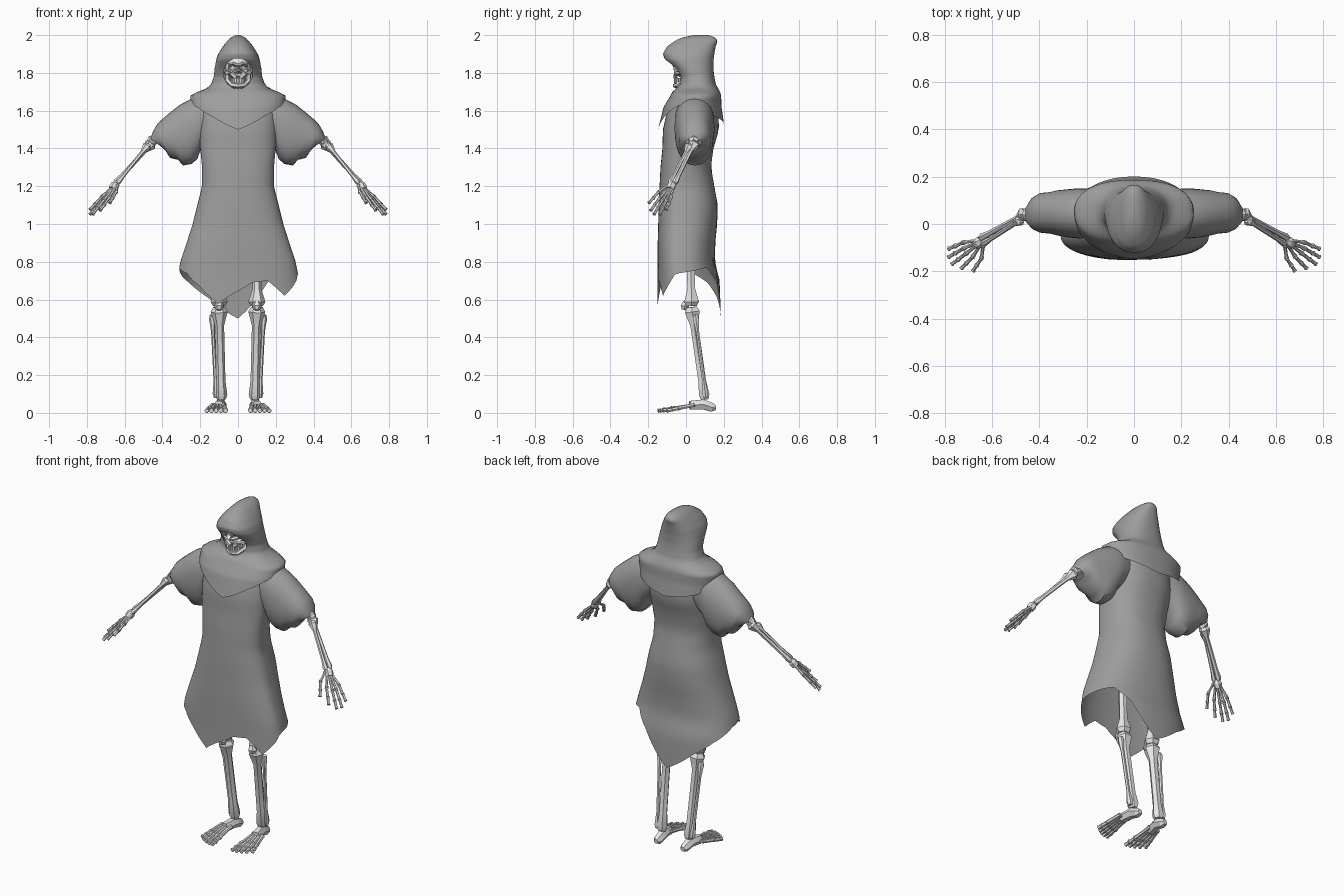
import bpy, bmesh, math
from mathutils import Vector, Matrix

old = bpy.data.objects.get("Cube")
if old:
    bpy.data.objects.remove(old, do_unlink=True)


def material(name, value):
    m = bpy.data.materials.new(name)
    m.use_nodes = True
    colour = (value, value, value, 1)
    m.diffuse_color = colour
    m.node_tree.nodes["Principled BSDF"].inputs["Base Color"].default_value = colour
    return m


CLOTH = material("grey cloth", 0.34)
BONE = material("pale bone", 0.93)


def finish(name, bm, mat, angle):
    bmesh.ops.recalc_face_normals(bm, faces=bm.faces)
    mesh = bpy.data.meshes.new(name)
    bm.to_mesh(mesh)
    bm.free()
    mesh.materials.append(mat)
    ob = bpy.data.objects.new(name, mesh)
    bpy.context.collection.objects.link(ob)
    bpy.ops.object.select_all(action='DESELECT')
    ob.select_set(True)
    bpy.context.view_layer.objects.active = ob
    bpy.ops.object.shade_smooth_by_angle(angle=math.radians(angle))


def lookup(table, key):
    """Linear interpolation in rows sorted by their first value."""
    if key <= table[0][0]:
        return table[0][1:]
    for a, b in zip(table, table[1:]):
        if key <= b[0]:
            f = (key - a[0]) / (b[0] - a[0])
            return [p + (q - p) * f for p, q in zip(a[1:], b[1:])]
    return table[-1][1:]


def skin(bm, rings, cap_start=False, cap_end=False):
    rows = [[bm.verts.new(p) for p in ring] for ring in rings]
    n = len(rows[0])
    for a, b in zip(rows, rows[1:]):
        for i in range(n):
            bm.faces.new((a[i], a[(i + 1) % n], b[(i + 1) % n], b[i]))
    if cap_start:
        bm.faces.new(rows[0])
    if cap_end:
        bm.faces.new(rows[-1])


def power(v, e):
    return math.copysign(abs(v) ** e, v)


def drape(profile, hem, rows, mid, cap, cols=72):
    """Hanging cloth: profile rows are (z, half width, front y, back y), hem is (degrees, z)."""
    profile = sorted(profile)
    top = profile[-1][0]
    rings = []
    for k in range(rows + 1):
        ring = []
        for i in range(cols):
            t = 360 * i / cols
            z = top + (lookup(hem, t)[0] - top) * k / rows
            w, yf, yb = lookup(profile, z)
            c, s = math.cos(math.radians(t)), math.sin(math.radians(t))
            yc = yf + (yb - yf) * mid
            y = yc + power(s, 0.85) * ((yb - yc) if s > 0 else (yc - yf))
            ring.append((w * power(c, 0.85), y, z))
        rings.append(ring)
    bm = bmesh.new()
    skin(bm, rings, cap_start=cap)
    return bm


# Robe with a ragged pointed hem
robe = [(1.72, .10, -.02, .13), (1.67, .17, -.06, .15), (1.6, .2, -.1, .17),
        (1.5, .205, -.122, .175), (1.4, .2, -.125, .145), (1.3, .19, -.135, .132),
        (1.2, .19, -.14, .15), (1.1, .215, -.145, .168), (1, .24, -.147, .165),
        (.9, .272, -.15, .155), (.8, .305, -.15, .152), (.7, .325, -.15, .178), (.5, .335, -.155, .185)]
robe_hem = [(0, .74), (45, .77), (65, .69), (90, .5), (115, .61), (140, .69), (180, .775), (215, .737),
            (235, .67), (255, .577), (280, .69), (295, .7), (315, .62), (350, .73), (360, .74)]
finish("robe", drape(robe, robe_hem, 30, .36, False), CLOTH, 50)

# Hood and cowl in one cloth, with an oval face opening
hood = [(2, .012, .04, .12), (1.985, .042, -.03, .16), (1.965, .06, -.065, .166), (1.94, .08, -.1, .157),
        (1.9, .105, -.122, .15), (1.87, .115, -.112, .146), (1.82, .124, -.062, .145), (1.78, .128, -.038, .15),
        (1.74, .142, -.036, .158), (1.718, .165, -.05, .17), (1.7, .212, -.072, .18),
        (1.68, .252, -.082, .186), (1.62, .25, -.118, .188), (1.5, .25, -.148, .205)]
hood_hem = [(0, 0), (45, -.09), (90, -.13), (135, -.09), (180, 0),
            (215, -.045), (240, -.09), (270, -.16), (300, -.09), (325, -.045), (360, 0)]
bm = drape(hood, [(t, 1.66 + dz) for t, dz in hood_hem], 40, .5, True)
centre, rx, rz, sides = Vector((0, 0, 1.797)), .074, .08, 12
planes = []
for i in range(sides):
    a = math.tau * i / sides
    normal = Vector((math.cos(a) / rx, 0, math.sin(a) / rz)).normalized()
    point = centre + Vector((rx * math.cos(a), 0, rz * math.sin(a)))
    planes.append((point, normal))
    front = [f for f in bm.faces if f.calc_center_median().y < .04
             and abs(f.calc_center_median().x) < .1 and 1.68 < f.calc_center_median().z < 1.92]
    geom = front + list({e for f in front for e in f.edges}) + list({v for f in front for v in f.verts})
    bmesh.ops.bisect_plane(bm, geom=geom, plane_co=point, plane_no=normal)
hole = [f for f in bm.faces if f.calc_center_median().y < .04
        and all((f.calc_center_median() - p).dot(n) < 0 for p, n in planes)]
bmesh.ops.delete(bm, geom=hole, context='FACES')
finish("hood_and_cowl", bm, CLOTH, 50)

# Wide drooping sleeves: (top x, top z, bottom x, bottom z, middle y, half depth)
sleeve = [(.05, 1.66, .08, 1.46, .035, .08), (.15, 1.672, .15, 1.44, .04, .098),
          (.2, 1.675, .195, 1.4, .045, .104), (.25, 1.662, .215, 1.345, .045, .106),
          (.31, 1.63, .245, 1.318, .045, .102), (.36, 1.59, .29, 1.31, .047, .095),
          (.39, 1.565, .318, 1.34, .047, .088), (.425, 1.533, .36, 1.35, .047, .084),
          (.45, 1.49, .385, 1.39, .045, .07), (.464, 1.452, .41, 1.412, .04, .042)]


def sleeve_rings(s):
    for tx, tz, bx, bz, y, d in sleeve:
        ring = []
        for i in range(28):
            a = math.tau * i / 28
            c = power(math.cos(a), .9)
            ring.append((s * ((tx + bx) / 2 + (tx - bx) / 2 * c), y + d * power(math.sin(a), .9),
                         (tz + bz) / 2 + (tz - bz) / 2 * c))
        yield ring


for s, side in ((1, "left"), (-1, "right")):
    bm = bmesh.new()
    skin(bm, list(sleeve_rings(s)))
    finish(side + "_sleeve", bm, CLOTH, 50)


def tube(bm, path, s=1, sides=6):
    """Faceted tube along (x, y, z, radius) points, mirrored when s is -1."""
    pts = [Vector((s * p[0], p[1], p[2])) for p in path]
    rings = []
    for i, p in enumerate(pts):
        d = (pts[min(i + 1, len(pts) - 1)] - pts[max(i - 1, 0)]).normalized()
        u = d.cross(Vector((0, 1, 0)) if abs(d.y) < .8 else Vector((0, 0, 1))).normalized()
        v = d.cross(u)
        rings.append([p + (u * math.cos(math.tau * k / sides) + v * math.sin(math.tau * k / sides)) * path[i][3]
                      for k in range(sides)])
    skin(bm, rings, True, True)


def long_bone(bm, a, b, ra, shaft, rb, s):
    """Bone with a knob at each end."""
    a, b = Vector(a), Vector(b)
    steps = ((0, ra * .7), (.05, ra), (.2, shaft), (.8, shaft), (.95, rb), (1, rb * .7))
    tube(bm, [(*a.lerp(b, f), r) for f, r in steps], s)


for s, side in ((1, "left"), (-1, "right")):
    # Arm bones
    bm = bmesh.new()
    long_bone(bm, (.19, .05, 1.6), (.47, .04, 1.43), .03, .016, .03, s)
    long_bone(bm, (.455, .045, 1.43), (.65, -.06, 1.215), .032, .012, .017, s)
    long_bone(bm, (.475, .02, 1.42), (.64, -.085, 1.215), .024, .01, .015, s)
    finish(side + "_arm_bones", bm, BONE, 25)

    # Hand: wrist, palm bones and jointed fingers
    bm = bmesh.new()
    wrist, middle = Vector((.655, -.08, 1.195)), Vector((.76, -.155, 1.06))
    tube(bm, [(.64, -.07, 1.22, .014), (.652, -.075, 1.205, .024), (.665, -.085, 1.185, .022)], s)
    for tip in ((.68, -.198, 1.11), (.73, -.188, 1.07), (.77, -.17, 1.05), (.785, -.14, 1.05), (.785, -.105, 1.075)):
        tip = Vector(tip)
        root = wrist + (tip - middle) * .22
        knuckle = root.lerp(tip, .45) + (tip - middle) * .15
        for a, b in ((root, knuckle), (knuckle, knuckle.lerp(tip, .55)), (knuckle.lerp(tip, .55), tip)):
            long_bone(bm, a, b, .0115, .0075, .0105, s)
    finish(side + "_hand_bones", bm, BONE, 25)

    # Leg bones: thigh, kneecap, shin pair
    bm = bmesh.new()
    long_bone(bm, (.1, .02, 1.02), (.1, .03, .565), .035, .024, .045, s)
    tube(bm, [(.1, -.01, .545, .015), (.1, -.006, .565, .026), (.1, -.002, .59, .015)], s)
    long_bone(bm, (.1, .03, .56), (.088, .1, .07), .045, .024, .032, s)
    long_bone(bm, (.137, .05, .52), (.115, .105, .08), .018, .01, .018, s)
    finish(side + "_leg_bones", bm, BONE, 25)

    # Foot: heel, instep and five toes
    bm = bmesh.new()
    tube(bm, [(.088, .158, .026, .014), (.088, .14, .028, .026), (.09, .09, .045, .03), (.102, .02, .04, .027)], s)
    for i in range(5):
        base = Vector((.078 + .014 * i, .045, .042))
        tip = Vector((.066 + .025 * i, -.15 + .003 * i * i, .011))
        for f, g in ((0, .6), (.6, .82), (.82, 1)):
            long_bone(bm, base.lerp(tip, f), base.lerp(tip, g), .016 - .001 * i, .0105, .0125, s)
    finish(side + "_foot_bones", bm, BONE, 25)

# Pelvis and spine under the robe
bm = bmesh.new()
tube(bm, [(-.12, .02, 1.04, .025), (-.06, .03, 1.06, .05), (.06, .03, 1.06, .05), (.12, .02, 1.04, .025)])
tube(bm, [(0, .05, 1.05, .03), (0, .04, 1.35, .025), (0, .06, 1.6, .025), (0, .04, 1.8, .025)])
finish("spine_and_pelvis", bm, BONE, 25)

# Skull with pushed-in eye sockets and nose
bm = bmesh.new()
bmesh.ops.create_uvsphere(bm, u_segments=36, v_segments=28, radius=1,
                          matrix=Matrix.Translation((0, .02, 1.832)) @ Matrix.Diagonal((.067, .088, .068, 1)))
for v in bm.verts:
    if v.co.y < 0:
        for x, z, r, depth in ((.027, 1.826, .018, .03), (-.027, 1.826, .018, .03), (0, 1.797, .011, .022)):
            if math.hypot(v.co.x - x, v.co.z - z) < r:
                v.co.y += depth
                break
for s in (1, -1):
    tube(bm, [(.066, .02, 1.8, .009), (.06, -.03, 1.803, .012), (.034, -.054, 1.795, .013), (.012, -.055, 1.775, .012)], s)
    tube(bm, [(.05, -.042, 1.846, .007), (.025, -.064, 1.85, .008), (0, -.066, 1.842, .007)], s)
finish("skull", bm, BONE, 30)

# Lower jaw and two rows of teeth
bm = bmesh.new()
tube(bm, [(-.06, .01, 1.8, .01), (-.054, -.01, 1.755, .013), (-.028, -.045, 1.735, .013), (0, -.055, 1.733, .015),
          (.028, -.045, 1.735, .013), (.054, -.01, 1.755, .013), (.06, .01, 1.8, .01)])
for z in (1.753, 1.767):
    for i in range(-4, 5):
        a = i * .3
        place = Matrix.Translation((.04 * math.sin(a), -.015 - .045 * math.cos(a), z))
        bmesh.ops.create_cube(bm, size=1, matrix=place @ Matrix.Rotation(a, 4, 'Z') @ Matrix.Diagonal((.01, .008, .013, 1)))
finish("jaw_and_teeth", bm, BONE, 30)
